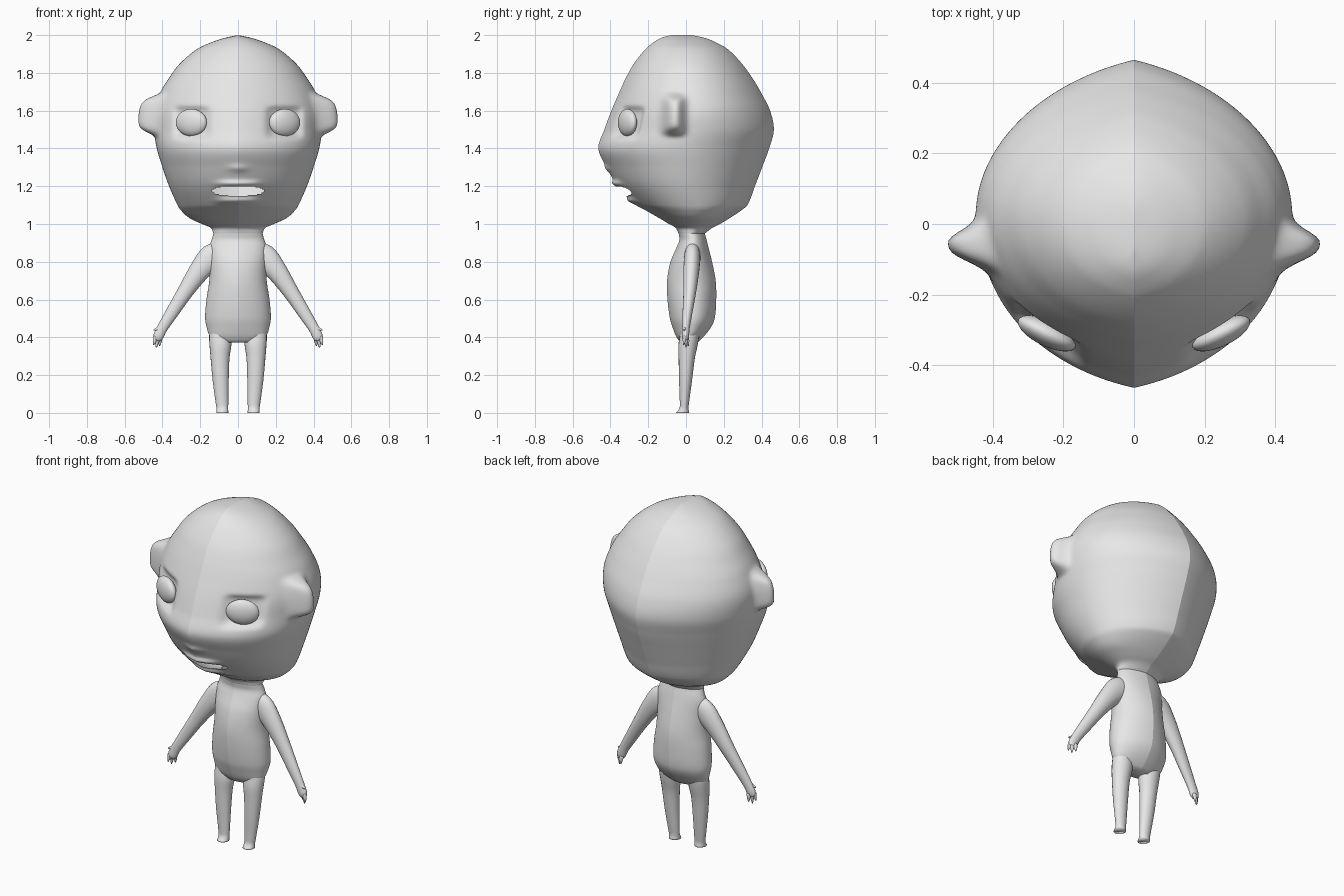
import bpy, bmesh, math
from math import exp, sin, cos

if "Cube" in bpy.data.objects:
    bpy.data.objects.remove(bpy.data.objects["Cube"])

grey = bpy.data.materials.new("plain grey")
grey.diffuse_color = (0.8, 0.8, 0.8, 1)
grey.use_nodes = True
grey.node_tree.nodes["Principled BSDF"].inputs["Base Color"].default_value = grey.diffuse_color


def spline(keys, t):
    """Smooth interpolation of key rows; the first column is the parameter."""
    n = len(keys)
    i = max(0, min(n - 2, sum(k[0] <= t for k in keys) - 1))

    def slope(j, c):
        a, b = keys[max(0, j - 1)], keys[min(n - 1, j + 1)]
        return (b[c] - a[c]) / (b[0] - a[0])
    h = keys[i + 1][0] - keys[i][0]
    s = (t - keys[i][0]) / h
    return [(2*s**3 - 3*s*s + 1) * keys[i][c] + (s**3 - 2*s*s + s) * h * slope(i, c)
            + (3*s*s - 2*s**3) * keys[i + 1][c] + (s**3 - s*s) * h * slope(i + 1, c)
            for c in range(1, len(keys[0]))]


def finish(bm, name):
    """Make the right-hand half an object, and mirror it with a hard seam."""
    me = bpy.data.meshes.new(name)
    for f in bm.faces:
        f.smooth = True
    bm.to_mesh(me)
    bm.free()
    me.materials.append(grey)
    ob = bpy.data.objects.new(name, me)
    bpy.context.collection.objects.link(ob)
    mod = ob.modifiers.new("mirror", "MIRROR")
    mod.use_mirror_merge = False
    return ob


def half_loft(name, keys, rings, segs, shape=None, hole=None, cap=False):
    """Stack half outlines (z, half width, front y, back y) with a keel at x = 0."""
    bm = bmesh.new()
    a0 = math.radians(72)
    z0, z1 = keys[0][0], keys[-1][0]
    grid = []
    for j in range(rings + 1):
        z = z0 + (z1 - z0) * j / rings
        w, f, b = spline(keys, z)
        row = []
        for i in range(segs + 1):
            a = a0 * (2 * i / segs - 1)
            u = max(0, (cos(a) - cos(a0)) / (1 - cos(a0)))
            if a < 0:
                u += 0.12 * u * (1 - u)
            x = max(0, w) * u
            y = (f + b) / 2 + (b - f) / 2 * sin(a) / sin(a0)
            p = shape(x, y, z) if shape else (x, y, z)
            row.append(bm.verts.new(p))
        grid.append(row)
    for j in range(rings):
        for i in range(segs):
            q = [grid[j][i], grid[j][i+1], grid[j+1][i+1], grid[j+1][i]]
            c = sum((v.co for v in q[1:]), q[0].co.copy()) / 4
            if not (hole and hole(c)):
                bm.faces.new(q)
    if cap:
        bm.faces.new(grid[0][::-1])
    return finish(bm, name)


def tube(name, pts, rings=24, segs=20):
    """Sweep an ellipse along points (x, y, z, radius across, radius in y)."""
    keys = [(i, *p) for i, p in enumerate(pts)]
    rows = [spline(keys, (len(pts) - 1) * j / rings) for j in range(rings + 1)]
    bm = bmesh.new()
    loops = []
    for j, (x, y, z, r, ry) in enumerate(rows):
        a, b = rows[max(0, j - 1)], rows[min(rings, j + 1)]
        dx, dz = b[0] - a[0], b[2] - a[2]
        d = math.hypot(dx, dz)
        nx, nz = -dz / d, dx / d
        loops.append([bm.verts.new((x + nx * r * cos(t), y + ry * sin(t), z + nz * r * cos(t)))
                      for t in (2 * math.pi * k / segs for k in range(segs))])
    for lo, hi in zip(loops, loops[1:]):
        for k in range(segs):
            m = (k + 1) % segs
            bm.faces.new((lo[k], lo[m], hi[m], hi[k]))
    bm.faces.new(loops[0])
    bm.faces.new(loops[-1])
    bmesh.ops.recalc_face_normals(bm, faces=bm.faces)
    return finish(bm, name)


# Head, with ears, eye sockets and lips pushed out of the loft
def face_shape(x, y, z):
    if y < -0.1:
        s = exp(-abs((x - 0.247) / 0.088)**6 - abs((z - 1.537) / 0.079)**6)
        soft = exp(-((x - 0.24) / 0.11)**2 - ((z - 1.52) / 0.1)**2)
        lip = exp(-(x / 0.11)**4) * (exp(-((z - 1.212) / 0.018)**2)
                                     + exp(-((z - 1.122) / 0.018)**2))
        nostril = exp(-(x / 0.05)**2 - ((z - 1.295) / 0.02)**2)
        y += 0.03 * s + 0.008 * soft - 0.02 * lip - 0.01 * nostril
    if x > 0.3:
        x += 0.088 * exp(-abs((y + 0.063) / 0.052)**2.6 - abs((z - 1.58) / 0.1)**6)
    return x, y, z


def mouth(c):
    return c.y < -0.1 and (abs(c.x) / 0.135)**3 + (abs(c.z - 1.176) / 0.025)**2 < 1


half_loft("head", [
    (0.95, 0.13, -0.04, 0.10), (0.98, 0.145, -0.055, 0.14), (1.0, 0.19, -0.09, 0.18),
    (1.03, 0.255, -0.14, 0.23), (1.07, 0.30, -0.21, 0.29), (1.1, 0.32, -0.262, 0.325),
    (1.2, 0.365, -0.36, 0.365), (1.3, 0.40, -0.42, 0.403), (1.4, 0.43, -0.464, 0.44),
    (1.5, 0.445, -0.432, 0.465), (1.6, 0.445, -0.395, 0.445), (1.7, 0.41, -0.352, 0.395),
    (1.77, 0.367, -0.32, 0.353), (1.85, 0.307, -0.275, 0.295), (1.93, 0.21, -0.21, 0.215),
    (1.97, 0.12, -0.16, 0.14), (1.988, 0.06, -0.125, 0.09), (2.0, 0, -0.08, 0.03)],
    190, 100, face_shape, mouth)

# Eyeballs, flattened and turned to follow the face
bm = bmesh.new()
bmesh.ops.create_uvsphere(bm, u_segments=32, v_segments=20, radius=1)
turn = math.radians(26)
for v in bm.verts:
    x, y, z = 0.09 * v.co.x, 0.036 * v.co.y, 0.072 * v.co.z
    v.co = (0.247 + x * cos(turn) - y * sin(turn),
            -0.31 + x * sin(turn) + y * cos(turn), 1.537 + z)
finish(bm, "eye")

# Torso with neck
half_loft("torso", [
    (0.372, 0.10, -0.03, 0.06), (0.40, 0.145, -0.05, 0.09), (0.45, 0.165, -0.07, 0.13),
    (0.5, 0.174, -0.085, 0.152), (0.6, 0.167, -0.098, 0.16), (0.7, 0.152, -0.10, 0.157),
    (0.8, 0.15, -0.082, 0.138), (0.88, 0.15, -0.048, 0.118), (0.92, 0.138, -0.034, 0.108),
    (0.95, 0.13, -0.039, 0.10), (0.99, 0.12, -0.035, 0.095)], 50, 40, cap=True)

# Arms
tube("arm", [(0.08, 0.035, 0.865, 0.05, 0.036), (0.14, 0.033, 0.822, 0.07, 0.043),
             (0.205, 0.028, 0.75, 0.056, 0.042), (0.28, 0.02, 0.64, 0.042, 0.034),
             (0.35, 0.008, 0.53, 0.034, 0.026), (0.40, 0, 0.45, 0.028, 0.02),
             (0.422, -0.003, 0.405, 0.027, 0.018), (0.43, -0.003, 0.385, 0.018, 0.012)])

# Thumb and fingers
for i, (x0, z0, x1, y1, z1) in enumerate([
        (0.405, 0.45, 0.447, -0.01, 0.438), (0.437, 0.405, 0.446, -0.012, 0.36),
        (0.427, 0.40, 0.432, 0.0, 0.346), (0.413, 0.40, 0.415, 0.012, 0.355)]):
    tube("thumb" if i == 0 else "finger_%d" % i,
         [(x0, y1 * 0.6, z0, 0.013, 0.01),
          ((x0 + x1) / 2, y1 * 0.8, (z0 + z1) / 2, 0.01, 0.008),
          (x1, y1, z1, 0.003, 0.003)], 8, 10)

# Legs with small feet
tube("leg", [(0.085, 0.028, 0.5, 0.05, 0.05), (0.092, 0.02, 0.42, 0.06, 0.051),
             (0.093, 0.011, 0.36, 0.058, 0.051), (0.095, 0.004, 0.29, 0.05, 0.043),
             (0.092, -0.002, 0.18, 0.043, 0.035), (0.085, -0.008, 0.06, 0.034, 0.025),
             (0.083, -0.011, 0.025, 0.031, 0.024), (0.083, -0.018, 0.0, 0.032, 0.035)])
